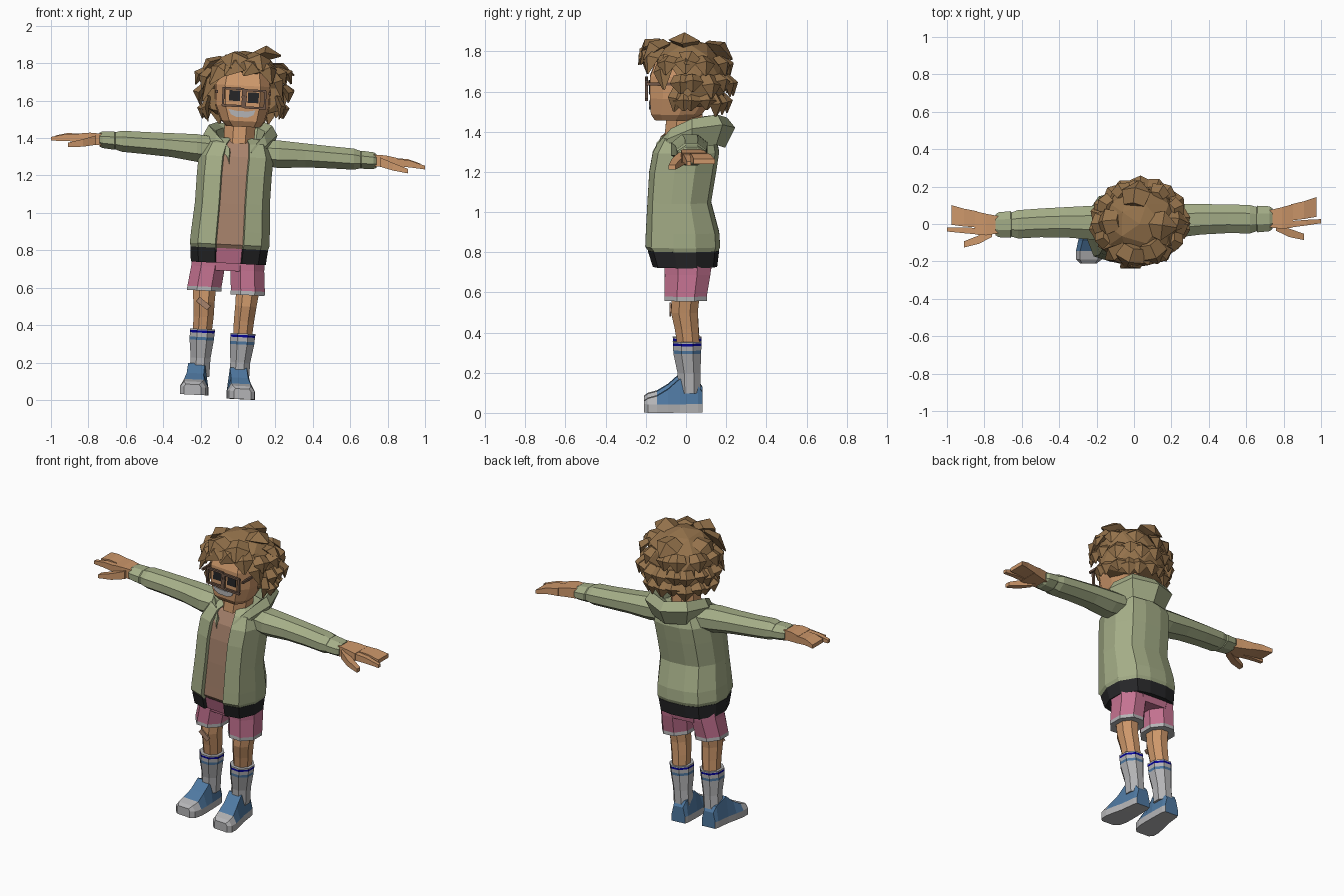
import bpy, bmesh, math, random
from mathutils import Vector, Matrix

if "Cube" in bpy.data.objects:
    bpy.data.objects.remove(bpy.data.objects["Cube"])

random.seed(4)


def material(name, rgb):
    m = bpy.data.materials.new(name)
    m.diffuse_color = [(c / 255) ** 2.2 for c in rgb] + [1]
    m.use_nodes = True
    m.node_tree.nodes["Principled BSDF"].inputs["Base Color"].default_value = m.diffuse_color
    return m


M = {k: material(k, v) for k, v in {
    "jacket green": (163, 172, 134), "hair brown": (146, 113, 76), "skin": (204, 150, 106),
    "shirt tan": (166, 130, 108), "shorts pink": (196, 114, 144), "hem black": (42, 42, 44),
    "light grey": (178, 178, 180), "shoe blue": (80, 120, 160), "stripe navy": (10, 10, 150),
    "glasses frame": (112, 88, 74)}.items()}


def finish(name, bm, mats, rule=None):
    bmesh.ops.recalc_face_normals(bm, faces=bm.faces)
    bm.normal_update()
    if rule:
        for f in bm.faces:
            f.material_index = rule(f.calc_center_median(), f.normal)
    me = bpy.data.meshes.new(name)
    bm.to_mesh(me)
    bm.free()
    for m in mats:
        me.materials.append(M[m])
    ob = bpy.data.objects.new(name, me)
    bpy.context.collection.objects.link(ob)
    return ob


def loft(name, rings, mats, rule=None):
    """Skin a list of equal-length point rings and cap both ends."""
    bm = bmesh.new()
    vs = [[bm.verts.new(p) for p in r] for r in rings]
    n = len(rings[0])
    for a, b in zip(vs, vs[1:]):
        for i in range(n):
            j = (i + 1) % n
            bm.faces.new((a[i], a[j], b[j], b[i]))
    bm.faces.new(vs[0])
    bm.faces.new(vs[-1])
    return finish(name, bm, mats, rule)


def box(name, c, size, mat, roll=0):
    bm = bmesh.new()
    bmesh.ops.create_cube(bm, size=1, matrix=Matrix.Translation(c) @ Matrix.Rotation(roll, 4, 'Y')
                          @ Matrix.Diagonal((*size, 1)))
    return finish(name, bm, [mat])


def sym(half):
    return half + [(-x, y) for x, y in reversed(half)]


def ngon(n):
    return [(math.cos((i + .5) * math.tau / n), math.sin((i + .5) * math.tau / n)) for i in range(n)]


def ring(prof, z, cx, hx, y0, y1, slope=.05):
    return [(cx + px * hx, (y0 + y1) / 2 + py * (y1 - y0) / 2, z - slope * px * hx) for px, py in prof]


# Jacket body with a recessed shirt strip, and dark hem
TORSO = sym([(.33, -.88), (.36, -1), (.8, -.84), (1, -.25), (.98, .35), (.68, .88), (.28, 1)])
centre_front = lambda c, n: int(abs(c.x + .02) < .04 and n.y < -.3)
loft("jacket", [ring(TORSO, *r) for r in (
    (.79, -.047, .20, -.17, .155), (.83, -.045, .213, -.203, .17), (.90, -.04, .21, -.2, .165),
    (1.05, -.03, .2, -.192, .125), (1.2, -.02, .2, -.183, .15), (1.3, -.01, .2, -.165, .165),
    (1.37, 0, .17, -.125, .15), (1.4, .005, .11, -.08, .12))],
    ["jacket green", "shirt tan"], centre_front)
loft("jacket_hem", [ring(TORSO, *r) for r in (
    (.73, -.052, .20, -.165, .155), (.81, -.047, .208, -.19, .165))],
    ["hem black", "shorts pink"], centre_front)

# Hood: folded roll running around the neck
hood = []
for a, r, z, w in ((-162, .185, 1.345, .3), (-130, .165, 1.42, .5), (-90, .17, 1.47, .7), (-45, .18, 1.485, .9),
                   (0, .175, 1.47, 1), (45, .18, 1.485, .9), (90, .17, 1.465, .7), (130, .165, 1.415, .5),
                   (162, .185, 1.335, .3)):
    d = Vector((math.sin(math.radians(a)), math.cos(math.radians(a)), 0))
    hood.append([Vector((.013, .03, z + dz)) + d * (r + dr * w) for dr, dz in
                 ((0, 0), (.04, -.05), (-.01, -.15), (-.07, -.1), (-.055, -.03))])
loft("hood", hood, ["jacket green"])

# Neck and head
OCT = ngon(8)
loft("neck", [ring(OCT, 1.32, 0, .088, -.12, .09), ring(OCT, 1.52, .015, .09, -.1, .09)], ["skin"])
HEAD = sym([(.62, -1), (.95, -.6), (1, .1), (.8, .7), (.4, 1)])
loft("head", [ring(HEAD, *r) for r in (
    (1.46, .028, .09, -.155, .03), (1.49, .026, .118, -.175, .08), (1.57, .024, .147, -.18, .14),
    (1.68, .026, .152, -.178, .16), (1.78, .03, .13, -.14, .14))], ["skin"])

# Eyes, smile and glasses
for s in (-1, 1):
    cx, cz = .033 + s * .059, 1.613 - s * .006
    box("eye", (.032 + s * .05, -.181, cz + .008), (.058, .008, .056), "hem black", .05)
    for k in (-1, 1):
        box("glasses_rim", (cx, -.197, cz + k * .046), (.115, .014, .012), "glasses frame", .05)
        box("glasses_rim_side", (cx + k * .053, -.197, cz), (.012, .014, .092), "glasses frame", .05)
    box("glasses_temple", (.028 + s * .142, -.1, cz + .03), (.012, .2, .014), "glasses frame")
box("glasses_bridge", (.033, -.197, 1.62), (.03, .012, .012), "glasses frame")
smile = [(-.072, 1.555), (-.03, 1.546), (.03, 1.542), (.072, 1.548), (.06, 1.522), (.03, 1.51), (-.03, 1.513), (-.06, 1.528)]
loft("smile", [[(.022 + x, y, z) for x, z in smile] for y in (-.184, -.176)], ["light grey"])

# Hair: faceted cap with the face side pushed back, then tapered locks
HC = Vector((.03, .0, 1.665))
bm = bmesh.new()
bmesh.ops.create_icosphere(bm, subdivisions=2, radius=1)
for v in bm.verts:
    p = v.co * random.uniform(.95, 1.04)
    if p.z < 0:
        p.x, p.y = p.x * (1 - .25 * p.z), p.y * (1 - .2 * p.z)
    p = HC + Vector((p.x * .218, p.y * .207, p.z * .207))
    p.z = max(p.z, 1.525)
    if p.z < 1.70:
        p.y = max(p.y, -.035)
    v.co = p
finish("hair_cap", bm, ["hair brown"])


def lock(a, b, w):
    a, b = Vector(a), Vector(b)
    d = (b - a).normalized()
    out = ((a + b) / 2 - HC)
    out = (out - d * out.dot(d)).normalized()
    side = d.cross(out)
    mid = a.lerp(b, .5) + out * .02
    loft("hair_lock", [[c + side * w * k * x + out * w * k * .5 * y for x, y in
                        ((1, 0), (0, 1), (-1, 0), (0, -1))] for c, k in ((a, .7), (mid, 1), (b, .12))],
         ["hair brown"])


for z0, drop, r0, r1, n in ((1.77, .1, .85, 1.1, 9), (1.68, .1, .95, 1.1, 11), (1.59, .1, .84, .95, 11)):
    for i in range(n):
        a = math.radians(-28 + 236 * i / (n - 1) + random.uniform(-6, 6)) if z0 > 1.7 else \
            math.radians(-8 + 196 * i / (n - 1) + random.uniform(-5, 5))
        d = Vector((math.cos(a) * .225, math.sin(a) * .205, 0))
        top, tip = HC + d * r0, HC + d * r1 * random.uniform(.95, 1.05)
        top.z, tip.z = z0, z0 - drop * random.uniform(.8, 1.15)
        lock(top, tip, .055)
# Fringe and crown tufts
for a, b, w in (((.10, -.14, 1.81), (.03, -.225, 1.735), .06), ((.04, -.15, 1.82), (-.07, -.235, 1.735), .065),
                ((-.03, -.13, 1.81), (-.15, -.19, 1.69), .065), ((.12, -.13, 1.81), (.18, -.19, 1.69), .06),
                ((-.08, -.1, 1.78), (-.19, -.12, 1.6), .055), ((.17, -.1, 1.78), (.235, -.11, 1.61), .055),
                ((.0, -.12, 1.84), (-.04, -.235, 1.775), .08), ((.08, -.1, 1.84), (.13, -.21, 1.76), .075),
                ((.08, .0, 1.83), (.23, -.02, 1.84), .08), ((.15, .03, 1.78), (.3, .0, 1.735), .06),
                ((-.16, -.03, 1.62), (-.16, -.07, 1.49), .045), ((.21, -.03, 1.62), (.22, -.06, 1.5), .045),
                ((.0, .1, 1.83), (.03, .23, 1.76), .08), ((-.08, .02, 1.82), (-.2, .0, 1.74), .07)):
    lock(a, b, w)

# Arms, cuffs and hands on a gently sloping line
for s in (-1, 1):
    def P(u, y, h):
        return (s * u, y + .012 + .022 * s * u, 1.335 - .077 * s * u + h)

    def sleeve(name, rows):
        loft(name, [[P(u, y + ry * a, h + rz * b) for a, b in OCT] for u, y, h, ry, rz in rows], ["jacket green"])

    def digit(name, rows):
        loft(name, [[P(u, y0, h - t), P(u, y1, h - t), P(u, y1, h + t), P(u, y0, h + t)]
                    for u, y0, y1, h, t in rows], ["skin"])

    sleeve("sleeve", ((.1, .01, -.005, .09, .07), (.22, 0, -.005, .098, .08), (.36, .005, 0, .088, .069),
                      (.5, .005, 0, .083, .064), (.62, 0, 0, .082, .061), (.655, 0, 0, .07, .05)))
    sleeve("cuff", ((.65, 0, 0, .066, .046), (.66, 0, 0, .077, .052), (.725, 0, 0, .072, .048), (.74, 0, 0, .06, .04)))
    digit("palm", ((.72, -.045, .045, 0, .032), (.79, -.055, .06, .003, .03), (.85, -.05, .075, 0, .024)))
    digit("fingers", ((.84, -.012, .075, 0, .023), (.91, -.005, .09, .002, .02), (.975, .005, .11, -.008, .012)))
    digit("index_finger", ((.83, -.05, -.015, 0, .022), (.92, -.04, -.01, -.003, .018), (1, -.03, -.008, -.016, .01)))
    digit("thumb", ((.76, -.065, -.02, -.005, .025), (.83, -.1, -.055, -.025, .02), (.91, -.118, -.085, -.042, .012)))

# Shorts seat
BLOCK = sym([(.55, -1), (1, -.5), (1, .5), (.55, 1)])
loft("shorts_seat", [ring(BLOCK, .69, -.056, .15, -.1, .12), ring(BLOCK, .8, -.05, .18, -.12, .14)], ["shorts pink"])

# Shorts legs, legs, socks and shoes
for s in (-1, 1):
    def tube(name, rows, mats, rule=None):
        lift = .012 - .012 * s
        loft(name, [ring(OCT, z + lift, -.11 + .08 * z + s * g, rx / .924, y - ry, y + ry)
                    for z, g, rx, y, ry in rows], mats, rule)

    tube("shorts_leg", ((.56, .116, .092, -.002, .115), (.582, .116, .091, -.002, .114), (.69, .105, .09, .008, .123),
                        (.79, .098, .092, .01, .13)), ["shorts pink", "light grey"],
         lambda c, n: int(c.z < .6))
    tube("leg", ((.34, .108, .05, .012, .06), (.42, .108, .054, .003, .064), (.5, .112, .057, -.008, .072),
                 (.6, .116, .063, 0, .075)), ["skin"])
    hs = (.355, .347, .335, .312, .296)
    tube("sock", [(h, .108, .067 - .04 * (.355 - h), .006, .078 - .06 * (.355 - h)) for h in hs]
         + [(.2, .106, .053, .015, .062), (.1, .106, .054, .018, .06)],
         ["light grey", "stripe navy", "shoe blue"],
         lambda c, n: 1 if abs(c.z - .353 + .012 * s) < .004 and abs(n.z) < .7
         else 2 if abs(c.z - .316 + .012 * s) < .004 else 0)
    shoe = []
    for y, w, top, t in ((.082, .048, .1, .7), (.06, .055, .135, .75), (-.03, .062, .168, .72), (-.09, .07, .115, .65),
                         (-.145, .075, .082, .7), (-.19, .068, .07, .7), (-.21, .045, .055, .8)):
        cx = -.11 + s * .108 + s * .012 * max(0, -y / .1)
        shoe.append([(cx + x, y, z + .012 - .012 * s + .004 - .05 * (x - .0)) for x, z in
                     ((-w, 0), (-w, .042), (-w * t, top), (w * t, top), (w, .042), (w, 0))])
    loft("shoe", shoe, ["shoe blue", "light grey"],
         lambda c, n: int(c.y < -.15 or c.z < .032 + .012 - .012 * s or n.z < -.8))

# Knee plaster
box("knee_plaster", (-.185, -.079, .515), (.075, .008, .03), "shirt tan", .7)
